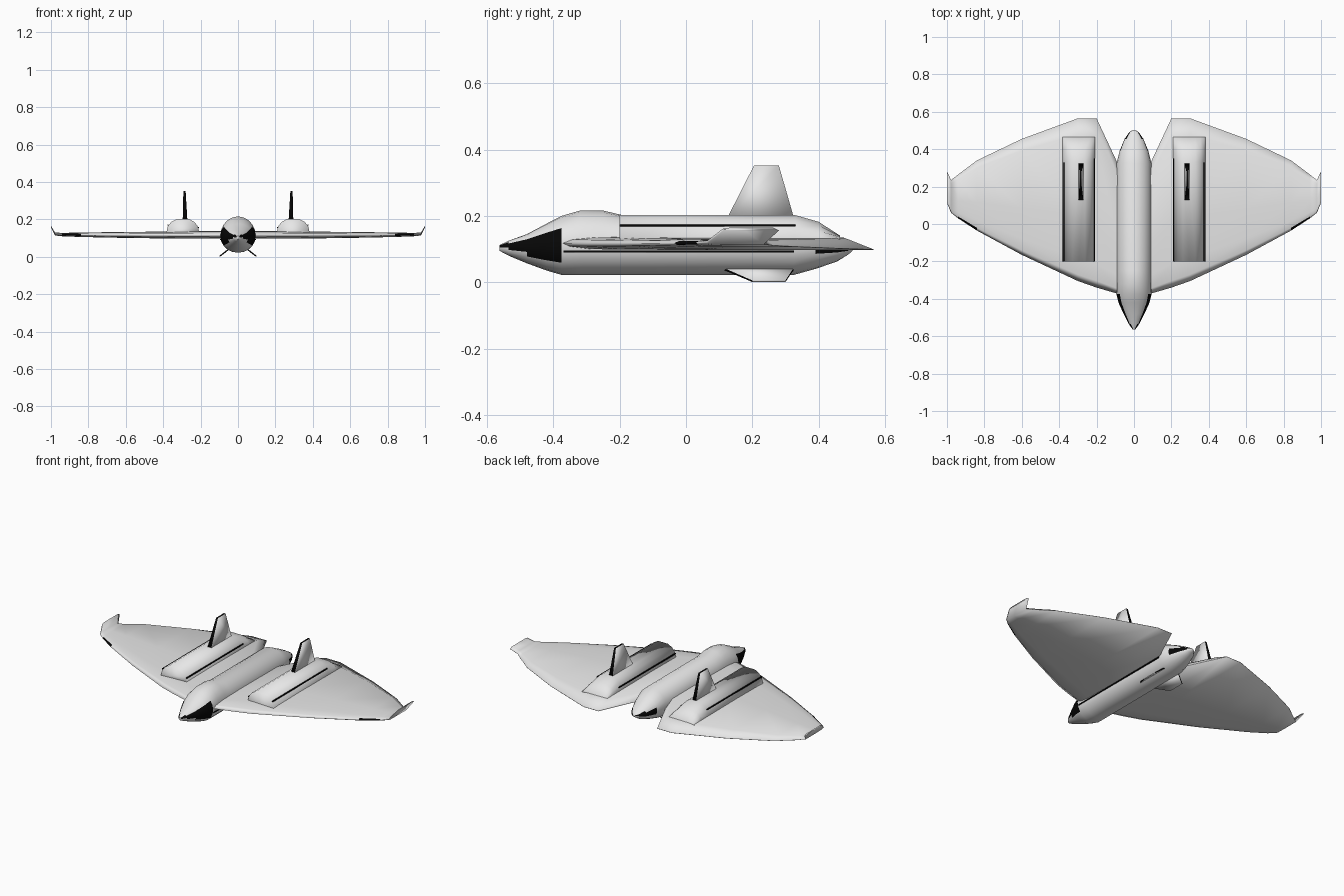
import bpy, bmesh, math

if "Cube" in bpy.data.objects:
    bpy.data.objects.remove(bpy.data.objects["Cube"])


def colour(name, rgb):
    m = bpy.data.materials.new(name)
    m.diffuse_color = (*rgb, 1)
    m.use_nodes = True
    m.node_tree.nodes["Principled BSDF"].inputs["Base Color"].default_value = m.diffuse_color
    return m


grey = colour("light_grey", (0.8, 0.8, 0.8))
black = colour("black", (0.002, 0.002, 0.002))


def loft(name, rings, mirror=False, angle=180, is_black=None):
    """Skin a list of equal-length closed rings, cap the ends, smooth by angle."""
    bm = bmesh.new()
    loops = [[bm.verts.new(p) for p in ring] for ring in rings]
    n = len(loops[0])
    for a, b in zip(loops, loops[1:]):
        for i in range(n):
            j = (i + 1) % n
            bm.faces.new((a[i], a[j], b[j], b[i]))
    bm.faces.new(loops[0])
    bm.faces.new(loops[-1][::-1])
    bmesh.ops.recalc_face_normals(bm, faces=bm.faces)
    for f in bm.faces:
        if is_black and is_black(f.calc_center_median(), f.normal):
            f.material_index = 1
    me = bpy.data.meshes.new(name)
    bm.to_mesh(me)
    bm.free()
    me.materials.append(grey)
    me.materials.append(black)
    ob = bpy.data.objects.new(name, me)
    bpy.context.collection.objects.link(ob)
    bpy.ops.object.select_all(action='DESELECT')
    ob.select_set(True)
    bpy.context.view_layer.objects.active = ob
    if mirror:
        ob.modifiers.new("Mirror", 'MIRROR')
        bpy.ops.object.modifier_apply(modifier="Mirror")
    bpy.ops.object.shade_smooth_by_angle(angle=math.radians(angle))
    return ob


# Fuselage: y, half width, bottom, widest height, top
body = [(-0.563, 0.008, 0.095, 0.104, 0.112), (-0.535, 0.028, 0.08, 0.105, 0.125),
        (-0.48, 0.056, 0.057, 0.107, 0.145), (-0.42, 0.083, 0.035, 0.11, 0.177),
        (-0.375, 0.094, 0.022, 0.111, 0.2), (-0.32, 0.095, 0.022, 0.111, 0.216),
        (-0.25, 0.095, 0.022, 0.111, 0.216), (-0.19, 0.095, 0.022, 0.111, 0.202),
        (0.325, 0.093, 0.022, 0.111, 0.202), (0.39, 0.077, 0.04, 0.106, 0.17),
        (0.455, 0.05, 0.062, 0.102, 0.135), (0.49, 0.026, 0.084, 0.1, 0.113),
        (0.502, 0.008, 0.094, 0.1, 0.106)]
rings = []
for y, w, zb, zm, zt in body:
    ring = []
    for i in range(20):
        a = 2 * math.pi * i / 20
        s = math.sin(a)
        ring.append((w * math.cos(a), y, zm + s * ((zt - zm) if s > 0 else (zm - zb))))
    rings.append(ring)
# dark panels on the sides of the nose and the tail
loft("fuselage", rings, angle=60,
     is_black=lambda c, n: (-0.56 < c.y < -0.38 and abs(c.z - 0.111) < 0.5 * abs(c.x))
     or (0.38 < c.y < 0.5 and abs(c.z - 0.103) < 0.25 * abs(c.x)))

# Wing: x, leading y, trailing y, bottom, top
wing = [(0.04, -0.385, 0.23, 0.098, 0.137), (0.09, -0.372, 0.33, 0.098, 0.137),
        (0.2, -0.34, 0.565, 0.097, 0.137), (0.3, -0.305, 0.565, 0.097, 0.136),
        (0.6, -0.165, 0.455, 0.101, 0.133), (0.84, -0.035, 0.34, 0.106, 0.13),
        (0.94, 0.03, 0.265, 0.11, 0.128), (0.978, 0.06, 0.235, 0.114, 0.13),
        (0.999, 0.11, 0.28, 0.156, 0.165)]
rings = []
for x, yl, yt, zb, zt in wing:
    c, h = yt - yl, zt - zb
    profile = [(0, 0.5), (0.04, 0.78), (0.14, 0.95), (0.4, 1), (0.9, 0.94),
               (1, 0.06), (1, 0), (0.4, 0), (0.12, 0.05), (0.03, 0.25)]
    rings.append([(x, yl + c * u, zb + h * v) for u, v in profile])
# dark leading edge close to the tips
loft("wing", rings, mirror=True,
     is_black=lambda c, n: 0.84 < c.x < 0.94 and n.y < -0.3)

# Engine nacelles on the wing: y, height of the dome above the wing
rings = []
for y, h in [(-0.2, 0.068), (0.33, 0.068), (0.4, 0.048), (0.465, 0.006)]:
    arc = [(0.295 + 0.087 * math.cos(math.pi * i / 8), y,
            0.134 + h * min(1, 1.1 * math.sin(math.pi * i / 8))) for i in range(9)]
    rings.append([(0.382, y, 0.118)] + arc + [(0.208, y, 0.118)])
loft("engine_nacelle", rings, mirror=True)


def strip(name, x, z, y0, y1):
    """Thin dark line running fore and aft."""
    rings = [[(x + dx, y, z + dz) for dx, dz in
              ((-0.003, -0.003), (0.003, -0.003), (0.003, 0.003), (-0.003, 0.003))]
             for y in (y0, y1)]
    loft(name, rings, mirror=True, angle=30, is_black=lambda c, n: True)


strip("nacelle_outer_line", 0.3738, 0.1705, -0.2, 0.33)
strip("nacelle_inner_line", 0.2105, 0.157, -0.2, 0.35)
strip("fuselage_line", 0.0925, 0.0925, -0.37, 0.325)


def fin(name, root, tip, rim):
    """Tapered plate between two levels: (x, z, front y, rear y, thickness, side vector)."""
    rings = []
    for x, z, y0, y1, t, (nx, nz) in (root, tip):
        shape = [(0, 0.5), (1, 0.5), (1, -0.5), (0, -0.5)]
        rings.append([(x + nx * t * v, y0 + (y1 - y0) * u, z + nz * t * v) for u, v in shape])
    loft(name, rings, mirror=True, is_black=rim)


# Upright fins with a dark rim, and splayed fins under the tail
fin("upright_fin", (0.283, 0.185, 0.12, 0.328, 0.026, (1, 0)),
    (0.286, 0.352, 0.205, 0.28, 0.012, (1, 0)), lambda c, n: abs(n.x) < 0.5)
fin("belly_fin", (0.04, 0.048, 0.095, 0.33, 0.008, (0.6, 0.8)),
    (0.098, 0.003, 0.2, 0.3, 0.006, (0.6, 0.8)), lambda c, n: abs(n.y) > 0.5)
